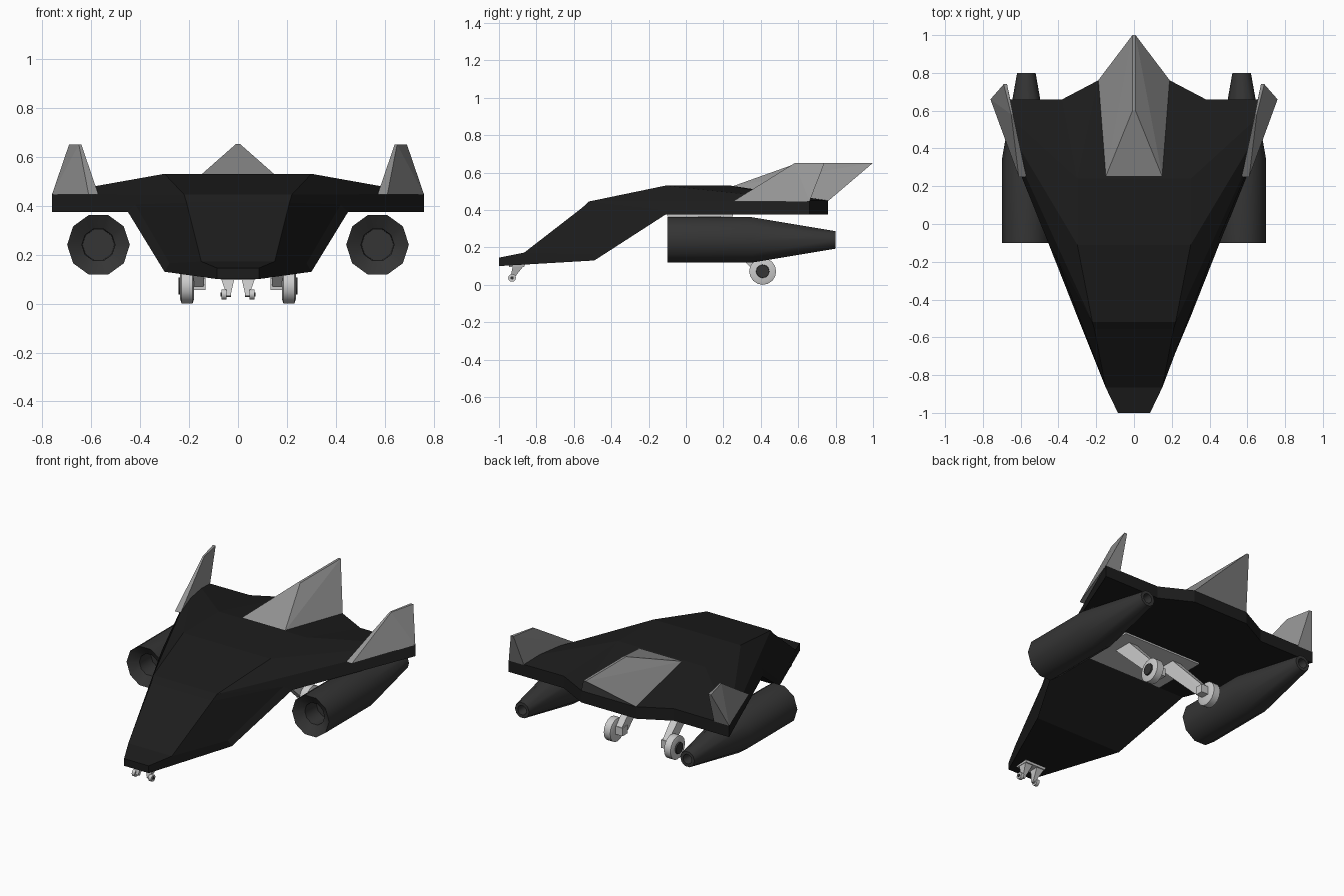
import bpy, bmesh
from math import sin, cos, tau, radians

if "Cube" in bpy.data.objects:
    bpy.data.objects.remove(bpy.data.objects["Cube"])


def material(name, v):
    m = bpy.data.materials.new(name)
    m.diffuse_color = (v, v, v, 1)
    m.use_nodes = True
    m.node_tree.nodes["Principled BSDF"].inputs["Base Color"].default_value = m.diffuse_color
    return m


BLACK = material("hull_black", 0.012)
DARK = material("engine_dark", 0.035)
FIN = material("fin_grey", 0.3)


def finish(name, bm, mat=None, smooth=None):
    bmesh.ops.recalc_face_normals(bm, faces=bm.faces[:])
    me = bpy.data.meshes.new(name)
    bm.to_mesh(me)
    bm.free()
    ob = bpy.data.objects.new(name, me)
    bpy.context.collection.objects.link(ob)
    if mat:
        me.materials.append(mat)
    if smooth:
        bpy.ops.object.select_all(action='DESELECT')
        ob.select_set(True)
        bpy.context.view_layer.objects.active = ob
        bpy.ops.object.shade_smooth_by_angle(angle=radians(smooth))
    return ob


def solid(name, pts, mat=None):
    """Convex block through the given corner points."""
    bm = bmesh.new()
    for p in pts:
        bm.verts.new(p)
    r = bmesh.ops.convex_hull(bm, input=bm.verts[:])
    bmesh.ops.dissolve_limit(bm, angle_limit=0.01, verts=bm.verts[:], edges=bm.edges[:])
    return finish(name, bm, mat)


def rect(cx, cy, cz, w, d):
    return [(cx + i * w, cy + j * d, cz) for i in (-1, 1) for j in (-1, 1)]


def lathe(name, centre, profile, axis, n, mat=None, smooth=40):
    """Revolve (offset, radius) points about the x or y axis."""
    bm = bmesh.new()
    cx, cy, cz = centre
    rings = []
    for o, r in profile:
        ring = []
        for i in range(n):
            u, v = r * cos(tau * i / n), r * sin(tau * i / n)
            ring.append(bm.verts.new((cx + u, cy + o, cz + v) if axis == 'y'
                                     else (cx + o, cy + u, cz + v)))
        rings.append(ring)
    for a, b in zip(rings, rings[1:]):
        for i in range(n):
            j = (i + 1) % n
            bm.faces.new((a[i], a[j], b[j], b[i]))
    bm.faces.new(rings[0])
    bm.faces.new(rings[-1])
    return finish(name, bm, mat, smooth)


# Hull: right half outline, mirrored. Names starting with 0 lie on the centre line.
half = {
    "Nt": (.085, -1, .145), "Nb": (.085, -1, .10),       # nose
    "K": (.15, -.865, .172),                             # nose shoulder
    "B": (.21, -.555, .412), "T": (.22, -.52, .445),     # canopy top
    "P": (.30, -.11, .53), "S": (.30, .24, .53),         # raised deck
    "W": (.76, .66, .448), "Wb": (.76, .66, .375),       # wing tip
    "Q": (.38, .66, .45), "Qb": (.38, .66, .375),
    "R": (.19, .76, .45), "Rb": (.19, .76, .375),        # tail
    "D": (.28, -.50, .165), "Db": (.30, -.49, .13),      # belly chine
    "C": (.42, -.15, .405), "Cb": (.45, -.11, .375),
}
for k in "Nt Nb K B T P S R Rb Db Cb".split():
    half["0" + k] = (0,) + half[k][1:]
faces = """0Nb Nb Nt 0Nt|0Nt Nt K 0K|0K K B 0B|0B B T 0T|0T T P 0P|0P P S 0S|0S S R 0R
S Q R|S W Q|P W S|T W P|K D C B|Nt Nb Db D K|D Db Cb C|B C T|T C Cb Wb W
W Wb Qb Q|Q Qb Rb R|R Rb 0Rb 0R|0Nb Nb Db 0Db|0Db Db Cb 0Cb|0Cb Cb Wb Qb Rb 0Rb"""
bm = bmesh.new()
vs = {k: bm.verts.new(p) for k, p in half.items()}
for f in faces.replace("\n", "|").split("|"):
    bm.faces.new([vs[k] for k in f.split()])
dup = bmesh.ops.duplicate(bm, geom=bm.verts[:] + bm.edges[:] + bm.faces[:])
for g in dup["geom"]:
    if isinstance(g, bmesh.types.BMVert):
        g.co.x *= -1
bmesh.ops.remove_doubles(bm, verts=bm.verts[:], dist=1e-4)
finish("hull", bm, BLACK)

# Centre tail fin
solid("centre_fin", [(s * x, y, z) for s in (1, -1) for x, y, z in
                     ((.15, .25, .527), (.19, .76, .448), (.008, .6, .652), (.008, 1, .652))], FIN)

# Landing gear bay plates
solid("main_gear_bay", rect(0, .075, .38, .27, .175) + rect(0, .075, .365, .27, .175))
solid("nose_gear_bay", rect(0, -.905, .115, .075, .045) + rect(0, -.905, .096, .07, .04))

for side, s in (("right", 1), ("left", -1)):
    # Wing tip fin
    solid(side + "_fin", [(s * x, y, z) for x, y, z in
                          ((.57, .25, .445), (.61, .25, .445), (.76, .66, .445), (.655, .66, .445),
                           (.64, .58, .65), (.65, .58, .65), (.69, .74, .65), (.672, .74, .65))], FIN)

    # Engine pod with recessed intake and exhaust
    lathe(side + "_engine", (s * .57, 0, .24),
          [(.05, .065), (-.06, .068), (-.10, .128), (.35, .128), (.80, .049),
           (.80, .03), (.74, .025)], 'y', 10, DARK)

    # Main gear: leg, axle block, tyre, hub
    solid(side + "_main_leg", rect(s * .16, .12, .37, .03, .06) + rect(s * .16, .395, .07, .02, .025)
          + rect(s * .16, .41, .10, .02, .025))
    solid(side + "_main_axle", rect(s * .165, .41, .055, .032, .025) + rect(s * .165, .41, .105, .032, .025))
    lathe(side + "_main_tyre", (s * .208, .41, .072),
          [(-.028, .055), (-.022, .072), (.022, .072), (.028, .055)], 'x', 16)
    lathe(side + "_main_hub", (s * .236, .41, .072),
          [(-s * .01, .038), (s * .008, .034)], 'x', 12, DARK)

    # Nose gear: tapered strut, axle, tyre, hub
    solid(side + "_nose_leg", rect(s * .042, -.895, .105, .028, .03) + rect(s * .038, -.93, .035, .008, .01))
    lathe(side + "_nose_axle", (s * .043, -.93, .037), [(-.015, .01), (.015, .01)], 'x', 8)
    lathe(side + "_nose_tyre", (s * .057, -.93, .037), [(-.01, .021), (.01, .021)], 'x', 12)
    lathe(side + "_nose_hub", (s * .067, -.93, .037), [(-.004, .009), (.004, .009)], 'x', 8, DARK)
